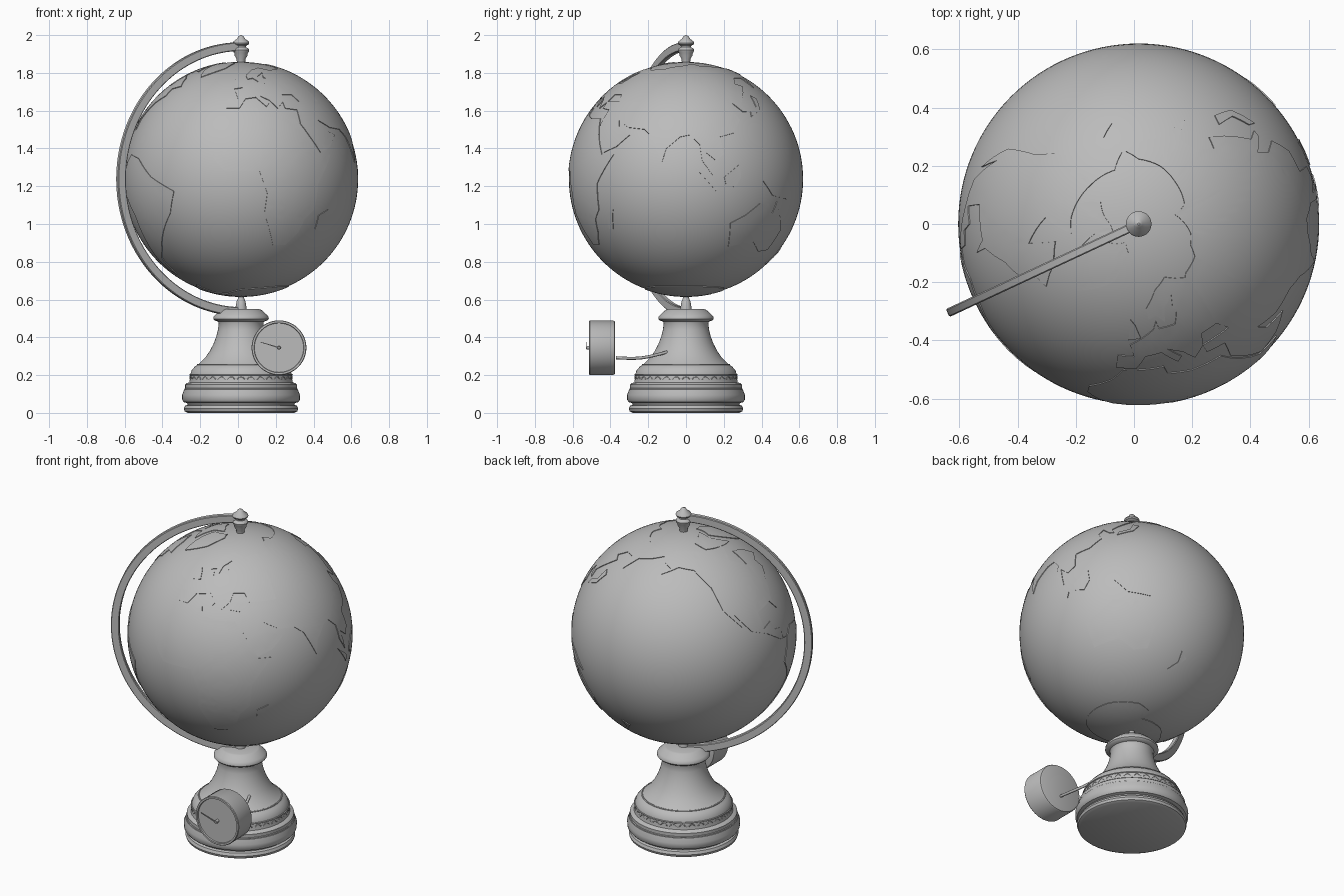
import bpy, bmesh, math
from mathutils import Vector

if "Cube" in bpy.data.objects:
    bpy.data.objects.remove(bpy.data.objects["Cube"])

CX, CZ, R = 0.016, 1.238, 0.620        # globe axis, centre height, sea radius
LIFT = 0.004                           # height of the raised land

grey = bpy.data.materials.new("plain grey")
grey.diffuse_color = (0.5, 0.5, 0.5, 1)
grey.use_nodes = True
grey.node_tree.nodes["Principled BSDF"].inputs["Base Color"].default_value = grey.diffuse_color


def finish(bm, name, angle=35):
    me = bpy.data.meshes.new(name)
    bm.to_mesh(me)
    bm.free()
    me.materials.append(grey)
    me.shade_smooth()
    me.set_sharp_from_angle(angle=math.radians(angle))
    ob = bpy.data.objects.new(name, me)
    bpy.context.collection.objects.link(ob)
    return ob


def lathe(name, profile, steps=64, angle=35):
    """Spin (radius, height) points about z, capping the open ends."""
    bm = bmesh.new()
    rings = []
    for r, z in profile:
        rings.append([bm.verts.new((r * math.cos(math.tau * i / steps),
                                    r * math.sin(math.tau * i / steps), z))
                      for i in range(steps)])
    for a, b in zip(rings, rings[1:]):
        for i in range(steps):
            j = (i + 1) % steps
            bm.faces.new((a[i], a[j], b[j], b[i]))
    bm.faces.new(rings[0])
    bm.faces.new(rings[-1])
    bmesh.ops.recalc_face_normals(bm, faces=bm.faces)
    return finish(bm, name, angle)


def tube(name, pts, radius, cyclic=False):
    cu = bpy.data.curves.new(name, 'CURVE')
    cu.dimensions = '3D'
    cu.bevel_depth, cu.bevel_resolution, cu.use_fill_caps = radius, 2, True
    cu.resolution_u = 6
    kind = 'POLY' if cyclic else 'NURBS'
    sp = cu.splines.new(kind)
    sp.points.add(len(pts) - 1)
    for p, co in zip(sp.points, pts):
        p.co = (*co, 1)
    sp.use_cyclic_u = cyclic
    if not cyclic:
        sp.use_endpoint_u, sp.order_u = True, 3
    cu.materials.append(grey)
    ob = bpy.data.objects.new(name, cu)
    bpy.context.collection.objects.link(ob)
    return ob


def on_globe(lon, lat, r):
    lon, lat = math.radians(lon), math.radians(lat)
    return Vector((r * math.cos(lat) * math.sin(lon),
                   -r * math.cos(lat) * math.cos(lon), r * math.sin(lat)))


def land(name, outline):
    """Raised plate from a coast given in degrees east and north."""
    bm = bmesh.new()
    bm.faces.new([bm.verts.new((lon, lat, 0)) for lon, lat in outline])
    bmesh.ops.triangulate(bm, faces=bm.faces[:])
    for _ in range(6):
        long_edges = [e for e in bm.edges if e.calc_length() > 6]
        if not long_edges:
            break
        bmesh.ops.subdivide_edges(bm, edges=long_edges, cuts=1)
        bmesh.ops.triangulate(bm, faces=bm.faces[:])
    for v in bm.verts:
        v.co = on_globe(v.co.x, v.co.y, R + LIFT)
    bmesh.ops.remove_doubles(bm, verts=bm.verts[:], dist=1e-5)
    rim = [e for e in bm.edges if e.is_boundary]
    ext = bmesh.ops.extrude_edge_only(bm, edges=rim)
    for v in ext["geom"]:
        if isinstance(v, bmesh.types.BMVert):
            v.co *= (R - LIFT) / (R + LIFT)
    bmesh.ops.recalc_face_normals(bm, faces=bm.faces[:])
    bm.normal_update()
    if sum(f.normal.dot(f.calc_center_median()) for f in bm.faces) < 0:
        bmesh.ops.reverse_faces(bm, faces=bm.faces[:])
    finish(bm, name).location = (CX, 0, CZ)


# Sea ball
bm = bmesh.new()
bmesh.ops.create_uvsphere(bm, u_segments=128, v_segments=64, radius=R)
finish(bm, "globe_ball").location = (CX, 0, CZ)

# Land masses
land("africa", [(-17, 15), (-17, 21), (-10, 29), (-6, 36), (10, 37), (11, 33), (20, 31),
                (32, 31), (37, 22), (43, 12), (51, 12), (41, -2), (40, -15), (35, -20),
                (33, -27), (27, -34), (19, -34), (12, -17), (13, -7), (9, 4), (-8, 4), (-13, 9)])
land("europe", [(-9, 37), (-9, 43), (-2, 43), (-4, 48), (8, 54), (10, 57), (11, 54), (20, 54),
                (24, 59), (22, 60), (25, 65), (17, 61), (15, 56), (11, 59), (6, 58), (5, 62),
                (14, 68), (26, 71), (41, 67), (44, 68), (60, 69), (60, 41), (41, 41), (38, 46),
                (30, 46), (28, 41), (23, 37), (19, 42), (13, 45), (18, 40), (16, 38), (10, 44),
                (3, 43), (-1, 37)])
land("asia", [(60, 69), (68, 72), (80, 73), (104, 78), (113, 74), (140, 72), (160, 70),
              (180, 69), (190, 66), (178, 63), (163, 60), (156, 51), (155, 59), (142, 59),
              (135, 54), (141, 52), (131, 43), (127, 39), (129, 35), (126, 35), (121, 40),
              (119, 35), (122, 30), (116, 23), (108, 21), (109, 12), (105, 9), (100, 13),
              (103, 2), (98, 9), (97, 17), (92, 22), (87, 21), (80, 15), (78, 8), (72, 21),
              (67, 25), (57, 26), (49, 30), (51, 25), (59, 22), (52, 16), (44, 13), (39, 21),
              (35, 28), (36, 36), (28, 37), (28, 41), (41, 41), (60, 41)])
land("north_america", [(-167, 66), (-156, 71), (-128, 70), (-95, 68), (-82, 68), (-94, 59),
                       (-80, 52), (-78, 62), (-65, 59), (-56, 52), (-66, 50), (-65, 45),
                       (-74, 40), (-81, 31), (-80, 25), (-84, 30), (-97, 28), (-96, 19),
                       (-90, 21), (-88, 16), (-83, 15), (-82, 9), (-77, 8), (-84, 9),
                       (-95, 16), (-105, 20), (-114, 31), (-110, 23), (-120, 34), (-124, 47),
                       (-135, 58), (-150, 60), (-165, 55), (-158, 59), (-165, 62)])
land("south_america", [(-77, 8), (-72, 12), (-62, 10), (-50, 1), (-35, -6), (-39, -17),
                       (-48, -27), (-57, -37), (-65, -42), (-68, -54), (-75, -50), (-71, -30),
                       (-71, -18), (-81, -5)])
land("australia", [(114, -22), (122, -18), (130, -12), (136, -12), (140, -17), (142, -11),
                   (153, -26), (150, -37), (141, -38), (132, -32), (116, -35)])
land("greenland", [(-68, 77), (-35, 83), (-18, 80), (-23, 70), (-43, 60), (-53, 67)])
land("arctic_islands", [(-85, 68), (-62, 66), (-78, 76), (-65, 82), (-90, 81), (-120, 76), (-110, 70)])
land("antarctica", [(-180, -78), (-150, -77), (-100, -73), (-60, -64), (-60, -75), (-30, -77),
                    (0, -70), (50, -66), (110, -66), (150, -68), (170, -72), (165, -78),
                    (180, -78), (180, -90), (-180, -90)])
land("great_island", [(-5, 50), (1, 51), (-2, 56), (-5, 58)])
land("large_east_african_island", [(44, -25), (47, -25), (50, -15), (44, -18)])
land("borneo_island", [(109, 1), (117, 7), (118, 1), (115, -4), (110, -3)])
land("sumatra_island", [(95, 5), (106, -3), (105, -6)])
land("papuan_island", [(131, -1), (141, -3), (150, -10), (138, -8)])
land("japanese_islands", [(131, 32), (132, 35), (139, 38), (141, 45), (145, 43), (141, 36)])
land("southern_islands", [(167, -46), (173, -41), (173, -35), (178, -38), (171, -45)])

# Turned foot
foot = lathe("turned_base", [
    (0.282, 0.0), (0.298, 0.008), (0.303, 0.022), (0.296, 0.038), (0.282, 0.043),
    (0.285, 0.052), (0.303, 0.057), (0.311, 0.068), (0.312, 0.095), (0.303, 0.118),
    (0.302, 0.124), (0.296, 0.127), (0.296, 0.150), (0.286, 0.158), (0.274, 0.162), (0.270, 0.185),
    (0.270, 0.200), (0.262, 0.225), (0.245, 0.245), (0.228, 0.256), (0.215, 0.268),
    (0.190, 0.292), (0.165, 0.328), (0.145, 0.367), (0.131, 0.405), (0.122, 0.440),
    (0.118, 0.475), (0.122, 0.484), (0.140, 0.489), (0.147, 0.497), (0.146, 0.508),
    (0.138, 0.518), (0.108, 0.545), (0.098, 0.549)])
foot.location.x = CX


# Raised wavy trim and plain beads on the foot
def ring(r, z, wave=0.0, count=32, steps=192):
    return [(CX + r * math.cos(t), r * math.sin(t), z + wave * math.cos(count * t))
            for t in (math.tau * i / steps for i in range(steps))]


tube("wavy_trim", ring(0.269, 0.184, 0.009), 0.003, True)
for i, (r, z) in enumerate([(0.229, 0.255), (0.270, 0.202), (0.296, 0.127)]):
    tube(f"bead_{i + 1}", ring(r, z), 0.004, True)

# Lower pivot and top finial
lathe("lower_pivot", [(0.030, 0.540), (0.029, 0.560), (0.023, 0.592), (0.016, 0.607),
                      (0.012, 0.625)], 32).location.x = CX
lathe("top_finial", [
    (0.022, 1.850), (0.023, 1.872), (0.034, 1.892), (0.036, 1.905), (0.041, 1.912),
    (0.043, 1.922), (0.038, 1.930), (0.027, 1.936), (0.028, 1.944), (0.041, 1.951),
    (0.044, 1.958), (0.040, 1.967), (0.022, 1.980), (0.014, 1.993), (0.004, 2.0)],
    32).location.x = CX

# Half-circle arm with a rectangular section
bm = bmesh.new()
section = [(0.678, -0.011), (0.682, -0.015), (0.720, -0.015), (0.724, -0.011),
           (0.724, 0.011), (0.720, 0.015), (0.682, 0.015), (0.678, 0.011)]
N = 72
rows = []
for i in range(N + 1):
    t = math.pi * (0.5 - i / N)
    rows.append([bm.verts.new((r * math.cos(t), w, r * math.sin(t))) for r, w in section])
for a, b in zip(rows, rows[1:]):
    for k in range(8):
        m = (k + 1) % 8
        bm.faces.new((a[k], a[m], b[m], b[k]))
bm.faces.new(rows[0])
bm.faces.new(rows[-1])
bmesh.ops.recalc_face_normals(bm, faces=bm.faces)
arm = finish(bm, "meridian_arm")
arm.location = (CX, 0, CZ)
arm.rotation_euler.z = math.radians(205)

# Dial drum with recessed face, turned to look forward
DX, DZ = 0.217, 0.345
dial = lathe("dial_drum", [
    (0.132, 0.0), (0.140, 0.003), (0.144, 0.010), (0.144, 0.122), (0.145, 0.126),
    (0.145, 0.134), (0.142, 0.138), (0.132, 0.138), (0.130, 0.130)], 64)
dial.rotation_euler.x = math.radians(90)
dial.location = (DX, -0.375, DZ)

# Dial hub and hand
hub = lathe("dial_hub", [(0.009, 0.0), (0.009, 0.022), (0.006, 0.026)], 20)
hub.rotation_euler.x = math.radians(90)
hub.location = (DX, -0.504, DZ)
bm = bmesh.new()
bmesh.ops.create_cube(bm, size=1)
for v in bm.verts:
    tip = v.co.x > 0
    v.co = (0.103 if tip else -0.012, v.co.y * 0.004, v.co.z * (0.003 if tip else 0.007))
hand = finish(bm, "dial_hand")
hand.location = (DX, -0.526, DZ)
hand.rotation_euler.y = math.radians(180 + 17)

# Bent rod joining dial and foot
tube("dial_rod", [(0.217, -0.37, 0.292), (0.21, -0.28, 0.286), (0.18, -0.19, 0.297),
                  (0.147, -0.10, 0.322)], 0.008)
